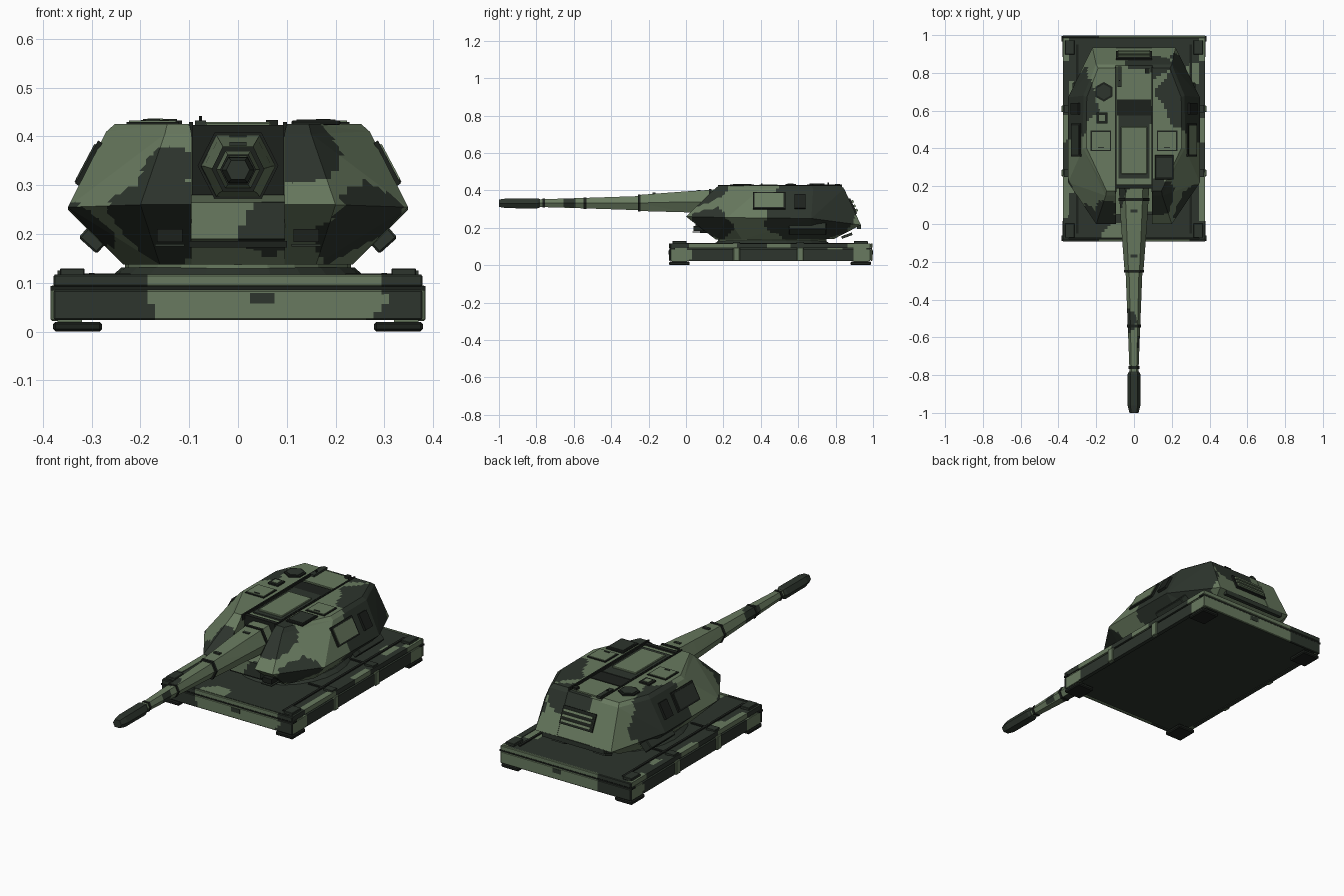
import bpy, bmesh, math
from mathutils import Vector, Matrix, Euler

cube = bpy.data.objects.get("Cube")
if cube:
    bpy.data.objects.remove(cube, do_unlink=True)


def material(name, rgb):
    mat = bpy.data.materials.new(name)
    mat.use_nodes = True
    mat.diffuse_color = (*rgb, 1)
    mat.node_tree.nodes["Principled BSDF"].inputs["Base Color"].default_value = (*rgb, 1)
    return mat


LIGHT = material("light_green", (0.14, 0.195, 0.115))
DARK = material("dark_green", (0.026, 0.035, 0.026))
BLACK = material("green_black", (0.012, 0.015, 0.012))


def finish(name, bm, mat):
    bmesh.ops.recalc_face_normals(bm, faces=bm.faces[:])
    mesh = bpy.data.meshes.new(name)
    bm.to_mesh(mesh)
    bm.free()
    mesh.materials.append(mat)
    obj = bpy.data.objects.new(name, mesh)
    bpy.context.collection.objects.link(obj)
    return obj


def loft(name, rings, mat):
    """Skin between equal-length rings and cap both ends."""
    bm = bmesh.new()
    loops = [[bm.verts.new(p) for p in ring] for ring in rings]
    count = len(loops[0])
    for a, b in zip(loops, loops[1:]):
        for i in range(count):
            j = (i + 1) % count
            bm.faces.new((a[i], a[j], b[j], b[i]))
    bm.faces.new(loops[0])
    bm.faces.new(loops[-1])
    return finish(name, bm, mat)


def box(name, center, size, mat, rot=(0, 0, 0), bevel=0):
    bm = bmesh.new()
    bmesh.ops.create_cube(bm, size=1)
    bmesh.ops.scale(bm, vec=size, verts=bm.verts[:])
    if bevel:
        bmesh.ops.bevel(bm, geom=bm.edges[:], offset=bevel, segments=1, affect='EDGES')
    turn = Matrix.Translation(center) @ Euler(rot).to_matrix().to_4x4()
    bm.transform(turn)
    return finish(name, bm, mat)


def span(name, xs, ys, zs, mat, bevel=0):
    """Box given by its limits on each axis."""
    lims = (xs, ys, zs)
    return box(name, [(a + b) / 2 for a, b in lims], [b - a for a, b in lims], mat, bevel=bevel)


def disc(name, center, radius, height, sides, mat, top=1.0, stretch=1.0):
    bm = bmesh.new()
    bmesh.ops.create_cone(bm, cap_ends=True, segments=sides, radius1=radius,
                          radius2=radius * top, depth=height)
    bm.transform(Matrix.Translation(center) @ Matrix.Diagonal((1, stretch, 1, 1)))
    return finish(name, bm, mat)


def camouflage(obj, patches, mat, step=0.016):
    """Slice the faces finely, then recolour those inside round patches."""
    bm = bmesh.new()
    bm.from_mesh(obj.data)
    bmesh.ops.triangulate(bm, faces=[f for f in bm.faces if len(f.verts) > 3])
    for axis in range(3):
        values = [v.co[axis] for v in bm.verts]
        low, high = min(values), max(values)
        normal = Vector([float(k == axis) for k in range(3)])
        for k in range(1, int((high - low) / step) + 1):
            bmesh.ops.bisect_plane(bm, geom=bm.verts[:] + bm.edges[:] + bm.faces[:],
                                   plane_co=normal * (low + k * step), plane_no=normal)
    for f in bm.faces:
        c = f.calc_center_median()
        wave = 1 + 0.12 * math.sin(c.x * 31 + c.z * 23) * math.cos(c.y * 27)
        if any((c - Vector(p[:3])).length < p[3] * wave for p in patches):
            f.material_index = 1
    bm.to_mesh(obj.data)
    bm.free()
    obj.data.materials.append(mat)


# Platform deck and beams
deck = span("platform_deck", (-.365, .365), (-.075, .985), (.028, .114), DARK)
camouflage(deck, [(-.34, .22, .11, .05), (.34, .8, .11, .06), (-.1, -.06, .11, .07),
                  (-.34, .72, .11, .04)], LIGHT)
for tag, y, out, middle, reach in (("front", -.08, -1, .04, .24), ("rear", .985, 1, .14, .33)):
    beam = span(tag + "_beam", (-.378, .378), sorted((y, y + out * .012)), (.024, .085), DARK, .003)
    lip = span(tag + "_beam_lip", (-.378, .378), sorted((y, y + out * .012)), (.092, .117), DARK, .003)
    for part in (beam, lip):
        camouflage(part, [(middle, y, .06, reach)], LIGHT)
    span(tag + "_beam_rail", (-.384, .384), sorted((y - out * .02, y + out * .009)), (.084, .093), BLACK)
    box(tag + "_beam_mark", (.05, y + out * .0125, .068), (.05, .002, .022), DARK)

SIDES = (("left", 1), ("right", -1))
for tag, s in SIDES:
    rail = span(tag + "_side_rail", sorted((s * .355, s * .376)), (-.08, .985), (.024, .083), DARK)
    lip = span(tag + "_side_lip", sorted((s * .345, s * .376)), (-.08, .985), (.092, .117), DARK)
    camouflage(rail, [(s * .37, -.06, .06, .09), (s * .37, .97, .06, .08)], LIGHT)
    camouflage(lip, [(s * .37, .15, .1, .12), (s * .37, .5, .1, .07), (s * .37, .95, .1, .09)], LIGHT)
    box(tag + "_deck_strip", (s * .3, .45, .116), (.012, 1.0, .008), BLACK)
    for k, y in enumerate((.27, .61)):
        box(f"{tag}_side_post_{k}", (s * .375, y, .058), (.018, .035, .072), LIGHT, bevel=.003)
        box(f"{tag}_tie_down_{k}", (s * .345, y, .119), (.05, .04, .012), DARK)
        box(f"{tag}_deck_cross_{k}", (s * .29, y, .116), (.14, .012, .007), BLACK)
    for k, y in enumerate((-.035, .935)):
        box(f"{tag}_foot_{k}", (s * .329, y, .01), (.1, .11, .02), BLACK, bevel=.005)
        box(f"{tag}_corner_plate_{k}", (s * .34, y, .122), (.05, .075, .015), DARK, bevel=.002)
        box(f"{tag}_corner_block_{k}", (s * .345, y, .065), (.05, .08, .09), LIGHT)

# Turret ring
disc("turret_ring", (0, .46, .122), .26, .018, 24, DARK, .92, 1.2)
disc("turret_collar", (0, .46, .135), .232, .02, 24, LIGHT, 1, 1.25)

# Armoured cheeks: plan outlines from floor to roof
FLOOR = [(.095, .16, .137), (.16, .16, .137), (.235, .3, .137), (.235, .66, .137),
         (.17, .79, .14), (.095, .79, .14)]
WAIST = [(.095, 0, .26), (.2, 0, .26), (.349, .22, .255), (.349, .67, .25),
         (.22, .935, .215), (.095, .935, .215)]
SHOULDER = [(.095, .15, .405), (.15, .15, .405), (.27, .4, .41), (.268, .68, .41),
            (.2, .845, .41), (.095, .845, .41)]
ROOF = [(.1, .175, .426), (.145, .175, .426), (.252, .405, .426), (.25, .67, .426),
        (.19, .825, .426), (.1, .825, .426)]
PATCHES = {
    "left": [(.38, .68, .3, .27), (.11, .12, .39, .12), (.28, .12, .19, .13)],
    "right": [(-.16, .03, .18, .14), (-.15, .08, .33, .06), (-.37, .65, .33, .2),
              (-.34, .2, .17, .09)],
}
for tag, s in SIDES:
    rings = [[(s * x, y, z) for x, y, z in ring] for ring in (FLOOR, WAIST, SHOULDER, ROOF)]
    cheek = loft(tag + "_turret_cheek", rings, LIGHT)
    camouflage(cheek, PATCHES[tag] + [(.1, .88, .42, .11)], DARK)

# Turret centre between the cheeks
profile = [(.16, .137), (.11, .185), (.05, .19), (.05, .265), (.2, .28), (.2, .416),
           (.84, .416), (.932, .215), (.79, .14)]
core = loft("turret_core", [[(x, y, z) for y, z in profile] for x in (-.096, .096)], LIGHT)
camouflage(core, [(.08, .06, .19, .08), (.04, .9, .42, .11), (.1, .58, .42, .05)], DARK)
span("front_sill", (-.1, .1), (.075, .16), (.172, .186), BLACK)
span("gun_recess", (-.094, .094), (.188, .21), (.28, .424), BLACK)
span("roof_pocket", (-.09, .09), (.575, .66), (.41, .42), BLACK)
span("rear_roof_plate", (-.085, .085), (.67, .82), (.41, .423), LIGHT)
for tag, s in SIDES:
    span(tag + "_channel_rail", sorted((s * .092, s * .1)), (.17, .83), (.4, .43), BLACK)

# Gun shroud, barrel and muzzle with a six-sided section


def hexagon(y, half, low, high):
    mid, inner = (low + high) / 2, half * .58
    return [(half, y, mid), (inner, y, high), (-inner, y, high),
            (-half, y, mid), (-inner, y, low), (inner, y, low)]


shroud = loft("gun_shroud", [hexagon(*r) for r in (
    (.28, .086, .268, .412), (0, .069, .283, .395), (-.25, .05, .29, .376))], LIGHT)
barrel = loft("gun_barrel", [hexagon(*r) for r in (
    (-.24, .045, .294, .37), (-.54, .033, .304, .36), (-.8, .023, .312, .352))], LIGHT)
camouflage(shroud, [(-.08, .18, .33, .09)], DARK)
camouflage(barrel, [(-.05, -.52, .33, .07), (.05, -.62, .34, .045)], DARK)
loft("muzzle_brake", [hexagon(*r) for r in (
    (-.78, .026, .31, .354), (-.795, .034, .304, .358), (-.96, .034, .305, .357),
    (-1, .024, .312, .351))], DARK)
for k, (y, half, low, high) in enumerate((
        (.13, .083, .272, .408), (-.25, .054, .287, .379), (-.54, .037, .301, .363),
        (-.76, .028, .308, .356))):
    loft(f"barrel_collar_{k}", [hexagon(y + d, half, low, high) for d in (-.007, .007)], BLACK)
for k, y in enumerate((.07, -.17)):
    box(f"shroud_latch_{k}", (0, y, .398 if y > 0 else .384), (.035, .016, .01), DARK)

# Cover over the gun breech
span("breech_cover_frame", (-.082, .082), (.24, .575), (.4, .423), DARK)
span("breech_cover", (-.068, .068), (.265, .515), (.41, .43), LIGHT, .003)

# Roof fittings
for tag, s in SIDES:
    box(tag + "_roof_panel_frame", (s * .175, .44, .427), (.108, .108, .006), BLACK)
    box(tag + "_roof_panel", (s * .175, .44, .43), (.096, .096, .006), LIGHT)
    box(tag + "_panel_handle", (s * .175, .405, .434), (.03, .006, .004), DARK)
disc("cupola_base", (-.16, .7, .428), .052, .01, 6, BLACK)
disc("cupola_lid", (-.16, .7, .433), .04, .006, 6, DARK)
box("sight_frame", (-.17, .56, .429), (.058, .058, .01), BLACK)
box("sight_glass", (-.17, .56, .433), (.032, .032, .008), LIGHT)
box("crew_hatch", (.16, .3, .428), (.1, .13, .01), BLACK, bevel=.003)
box("crew_hatch_lid", (.16, .3, .433), (.08, .1, .004), DARK)
box("roof_sensor", (.07, .81, .428), (.025, .025, .012), BLACK)
box("antenna_base", (-.077, .78, .427), (.022, .11, .012), DARK)
disc("antenna_stub", (-.077, .76, .434), .004, .016, 6, BLACK)

# Side panels on the sloping walls
for tag, s in SIDES:
    tilt = (0, s * math.radians(62), 0)
    box(tag + "_window_frame", (s * .306, .445, .345), (.1, .175, .01), BLACK, tilt)
    box(tag + "_window", (s * .309, .445, .3465), (.082, .155, .01), LIGHT if s > 0 else DARK, tilt)
    box(tag + "_grille", (s * .309, .61, .341), (.085, .06, .014), BLACK, tilt)
    # Boxes under the turret overhang
    box(tag + "_side_locker", (s * .285, .65, .202), (.05, .2, .07), DARK,
        (0, s * math.radians(-42), 0), .004)
    box(tag + "_front_locker", (s * .14, .08, .197), (.052, .08, .026), BLACK)
    box(tag + "_front_step", (s * .14, .075, .177), (.06, .08, .005), DARK)
    box(tag + "_rear_flap", (s * .12, .86, .158), (.07, .06, .014), DARK, (math.radians(20), 0, 0))

# Louvred vent on the back wall
lean = (math.radians(-65), 0, 0)
box("rear_vent_frame", (0, .89, .315), (.19, .09, .014), BLACK, lean)
for k in range(3):
    shift = (k - 1) * .026
    box(f"rear_vent_slat_{k}", (0, .9 - shift * .42, .317 + shift * .9), (.17, .014, .014), LIGHT, lean)
box("rear_bumper", (0, .925, .205), (.36, .02, .024), DARK)
